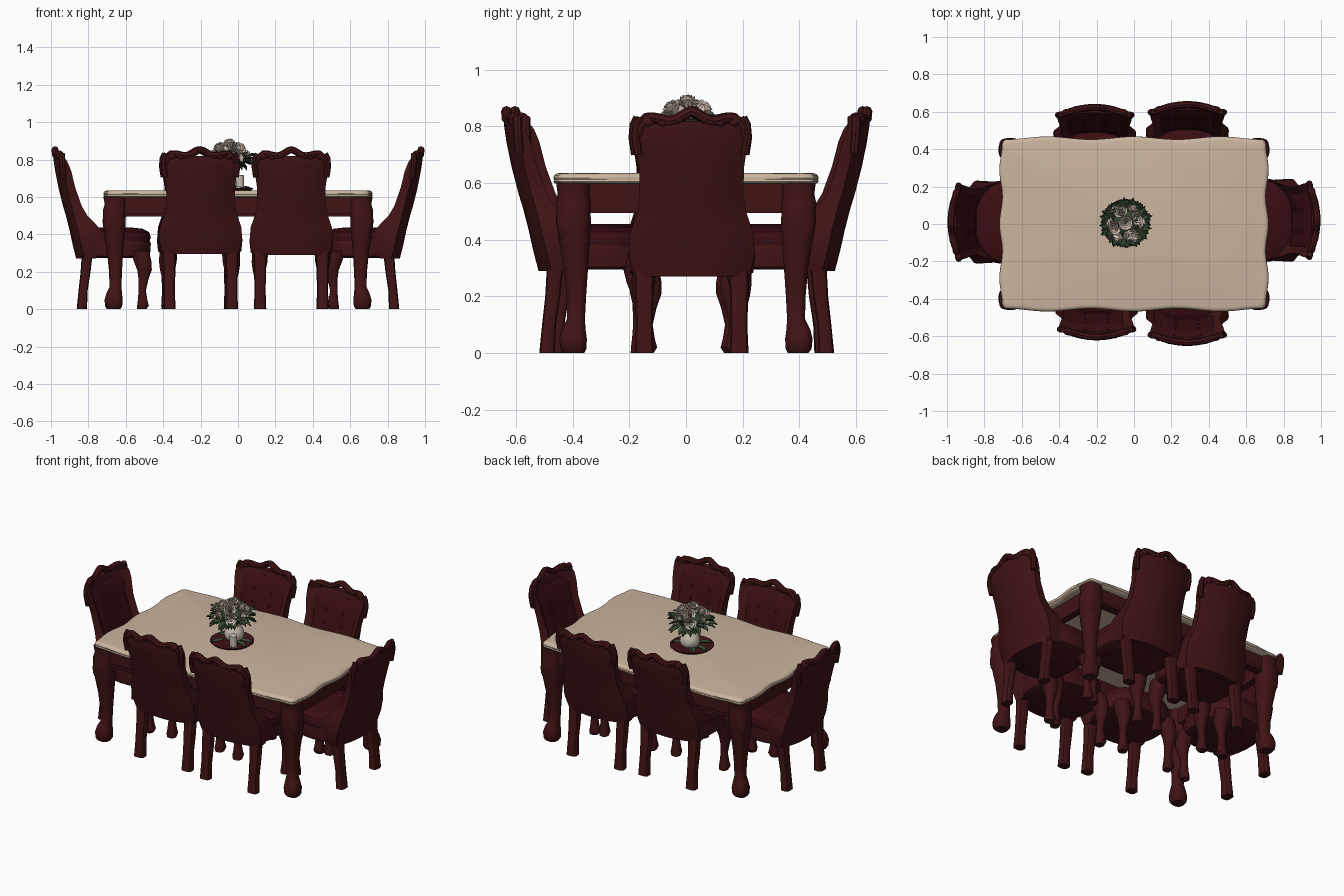
import bpy, bmesh, math, random
from mathutils import Vector, Matrix

if "Cube" in bpy.data.objects:
    bpy.data.objects.remove(bpy.data.objects["Cube"])

random.seed(4)
PI = math.pi


def material(name, rgb):
    m = bpy.data.materials.new(name)
    m.diffuse_color = (*rgb, 1)
    m.use_nodes = True
    m.node_tree.nodes["Principled BSDF"].inputs["Base Color"].default_value = m.diffuse_color
    return m


WOOD = material("dark red wood", (0.052, 0.0065, 0.0075))
FABRIC = material("dark red fabric", (0.042, 0.004, 0.006))
TOP = material("beige stone", (0.60, 0.465, 0.35))
ROSE = material("pale rose", (0.68, 0.55, 0.46))
LEAF = material("leaf green", (0.035, 0.065, 0.03))
CREAM = material("cream ceramic", (0.58, 0.52, 0.43))


def finish(name, bm, mat, angle=40):
    bmesh.ops.recalc_face_normals(bm, faces=bm.faces)
    me = bpy.data.meshes.new(name)
    bm.to_mesh(me)
    bm.free()
    me.materials.append(mat)
    for p in me.polygons:
        p.use_smooth = True
    me.set_sharp_from_angle(angle=math.radians(angle))
    ob = bpy.data.objects.new(name, me)
    bpy.context.collection.objects.link(ob)
    return ob


def loft(name, rings, mat, angle=40):
    """Skin a list of equal closed rings and cap both ends."""
    bm = bmesh.new()
    rows = [[bm.verts.new(p) for p in r] for r in rings]
    n = len(rows[0])
    for a, b in zip(rows, rows[1:]):
        for i in range(n):
            bm.faces.new((a[i], a[(i + 1) % n], b[(i + 1) % n], b[i]))
    bm.faces.new(rows[0])
    bm.faces.new(rows[-1])
    return finish(name, bm, mat, angle)


def oval(cx, cy, hx, hy, z, n=16, e=1.0):
    """Superellipse ring; e below 1 makes it squarer."""
    f = lambda v: math.copysign(abs(v) ** e, v)
    return [(cx + hx * f(math.cos(2 * PI * (i + .5) / n)),
             cy + hy * f(math.sin(2 * PI * (i + .5) / n)), z) for i in range(n)]


def tube(name, path, r, mat, n=8):
    """Round rail whose path bends in the xz plane."""
    rings = []
    for i, p in enumerate(path):
        t = Vector(path[min(i + 1, len(path) - 1)]) - Vector(path[max(i - 1, 0)])
        nrm = Vector((-t.z, 0, t.x)).normalized()
        rings.append([Vector(p) + r * (math.cos(2 * PI * k / n) * nrm +
                      math.sin(2 * PI * k / n) * Vector((0, 1, 0))) for k in range(n)])
    return loft(name, rings, mat)


def ball(name, c, s, mat):
    bm = bmesh.new()
    bmesh.ops.create_uvsphere(bm, u_segments=10, v_segments=6, radius=1,
                              matrix=Matrix.Translation(c) @ Matrix.Diagonal((*s, 1)))
    return finish(name, bm, mat)


# back shell rows: z, outer y, half width, inner y, side front y
BACK = [(.27, .135, .205, .18, .24), (.35, .115, .222, .17, .27), (.42, .10, .218, .155, .27),
        (.46, .09, .205, .145, .235), (.50, .08, .192, .13, .195), (.55, .065, .183, .115, .165),
        (.65, .04, .184, .085, .13), (.74, .022, .197, .066, .108), (.785, .013, .203, .055, .09),
        (.80, .014, .198, .05, .08)]
US = [-1 + i / 8 for i in range(17)]


def chair(ox, oy, turn, lift):
    parts = []
    # wrap-around back with arms sweeping into the seat
    rings = []
    for z, yo, w, yi, yf in BACK:
        rz = lambda u: z + (.018 * math.cos(PI * u / 2) if z > .77 else 0)
        outer = [(w * u, yo + .045 * u * u, rz(u)) for u in US]
        inner = [(w * u * .97, yi + (yf - yi) * abs(u) ** 3, rz(u)) for u in reversed(US)]
        rings.append(outer + inner)
    parts.append(loft("chair_back", rings, WOOD, 50))
    # padded panel on the inside of the back
    pad = []
    for k, (z, yo, w, yi, yf) in enumerate(BACK[3:9]):
        d, s = (.004, .70) if k in (0, 5) else (.022, .78)
        front = [(w * s * u, yi + (yf - yi) * abs(u * s) ** 3 + d * (1 - u ** 6), z) for u in US]
        rear = [(w * s * u, yi - .01 + (yf - yi) * abs(u * s) ** 3, z) for u in reversed(US)]
        pad.append(front + rear)
    parts.append(loft("back_pad", pad, FABRIC, 50))
    for z, y in ((.54, .139), (.62, .116), (.70, .096)):
        for x in (-.06, .06):
            parts.append(ball("button", (x, y, z), (.009, .007, .009), FABRIC))
    # carved crest: wavy rail, centre arch and small scrolls
    path = []
    for i in range(37):
        u = -1 + i / 18
        z = .822 + .024 * math.exp(-(u / .3) ** 2) + .008 * math.cos(2.4 * PI * (abs(u) - .75))
        z -= .05 * max(0, abs(u) - .8) / .2
        path.append((.19 * u, .022 + .045 * u * u, z))
    parts.append(tube("crest_rail", path, .019, WOOD))
    for s in (-1, 1):
        for x, z, r in ((.045, .826, .016), (.10, .812, .016), (.15, .818, .022)):
            parts.append(ball("crest_scroll", (s * x, .022 + 1.2 * x * x, z), (r * 1.2, .02, r), WOOD))
        post = [(s * .188, .068, .70), (s * .197, .062, .76), (s * .193, .06, .805), (s * .18, .06, .83)]
        parts.append(tube("back_post", post, .016, WOOD))
    # seat frame and cushion
    seat = [(.275, .205, .17), (.285, .218, .19), (.35, .225, .195), (.365, .222, .19)]
    parts.append(loft("seat_frame", [oval(0, .34, a, b, z, 32, .72) for z, a, b in seat], WOOD))
    cush = [(.355, .215, .185), (.385, .222, .195), (.412, .212, .185), (.43, .17, .15), (.438, .09, .08)]
    parts.append(loft("seat_cushion", [oval(0, .34, a, b, z, 32, .75) for z, a, b in cush], FABRIC))
    # splayed rear legs and cabriole front legs
    rear = [(0, .165, .034, .028), (.10, .172, .030, .025), (.20, .185, .033, .027), (.31, .195, .036, .03)]
    front = [(0, .485, .026, .026), (.02, .492, .032, .032), (.05, .49, .026, .026), (.10, .488, .02, .02),
             (.16, .495, .025, .027), (.21, .500, .036, .040), (.25, .492, .043, .048), (.31, .475, .045, .05)]
    for s in (-1, 1):
        parts.append(loft("rear_leg", [oval(s * .167, y, a, b, z, 12, .6) for z, y, a, b in rear], WOOD))
        parts.append(loft("front_leg", [oval(s * (.172 - .25 * (.5 - y)), y, a, b, z, 12, .8)
                                        for z, y, a, b in front], WOOD))
    for ob in parts:
        for v in ob.data.vertices:
            if v.co.z > .26:
                v.co.z += lift * max(0, .865 - v.co.z) / .6
        ob.matrix_world = Matrix.Translation((ox, oy, 0)) @ Matrix.Rotation(math.radians(turn), 4, 'Z')


for spec in ((-1, .01, -90, 0), (1, .02, 90, 0), (-.20, -.625, 0, .025), (.285, -.655, 0, .02),
             (-.21, .645, 180, .025), (.285, .66, 180, .02)):
    chair(*spec)


# table top with a serpentine edge
def outline(d, z):
    quarter_sides = []
    n = 30
    for k in range(4):
        half, off = ((.69, .46), (.435, .712))[k % 2]
        side = []
        for i in range(n + 1):
            s = -1 + 2 * i / n
            p = Vector((s * (half - d), -(off + .008 * math.cos(3 * PI * s) - d), z))
            side.append(Matrix.Rotation(k * PI / 2, 3, 'Z') @ p)
        quarter_sides += side
    return quarter_sides


loft("table_top", [outline(d, z) for d, z in ((.025, .596), (.006, .599), (0, .606), (.003, .612),
                                             (0, .618), (.004, .628), (.012, .633), (.022, .635))], TOP, 50)

# apron rails
for s in (-1, 1):
    loft("long_apron", [oval(0, s * .405, .62 * 1.414, .022 * 1.414, z, 4) for z in (.495, .60)], WOOD)
    loft("short_apron", [oval(s * .645, 0, .022 * 1.414, .38 * 1.414, z, 4) for z in (.495, .60)], WOOD)
    loft("apron_bead", [oval(0, s * .41, .60 * 1.414, .026 * 1.414, z, 4) for z in (.495, .512)], WOOD)

# cabriole table legs with ball feet
LEG = [(0, .665, .395, .036), (.015, .665, .397, .046), (.05, .665, .398, .049), (.085, .662, .396, .042),
       (.12, .655, .388, .032), (.20, .655, .387, .035), (.30, .657, .388, .043), (.38, .660, .392, .053),
       (.46, .662, .397, .062), (.53, .661, .398, .062), (.56, .657, .397, .056), (.60, .660, .398, .06)]
for sx in (-1, 1):
    for sy in (-1, 1):
        loft("table_leg", [oval(sx * x, sy * y, r, r, z, 20, .75) for z, x, y, r in LEG], WOOD)
        ball("knee_carving", (sx * .69, sy * .425, .46), (.032, .032, .07), WOOD)

# tray, vase and candle
CX, CY = -.045, .005
loft("tray", [oval(CX, CY, r, r, z, 40) for z, r in ((.634, .115), (.645, .128), (.647, .128), (.642, .115))], WOOD)
loft("vase", [oval(CX, CY + .02, r, r, z, 24) for z, r in
              ((.642, .035), (.655, .052), (.68, .060), (.71, .052), (.735, .034), (.76, .04), (.775, .048))], CREAM)
loft("candle", [oval(.01, -.06, r, r, z, 20) for z, r in ((.642, .022), (.715, .022), (.718, .018))], CREAM)


def patch(bm, frame, point, nu=4, nv=4):
    """Add a small open grid given by point(u, v)."""
    g = [[bm.verts.new(frame @ Vector(point(-1 + 2 * i / nu, j / nv))) for i in range(nu + 1)]
         for j in range(nv + 1)]
    for j in range(nv):
        for i in range(nu):
            bm.faces.new((g[j][i], g[j][i + 1], g[j + 1][i + 1], g[j + 1][i]))


def rose(c, direction, r):
    bm = bmesh.new()
    base = Matrix.Translation(c) @ direction.to_track_quat('Z', 'Y').to_matrix().to_4x4()
    for layer, (count, rad, top) in enumerate(((6, 1.0, .45), (5, .72, .75), (4, .45, .9), (3, .2, .95))):
        for k in range(count):
            turn = Matrix.Rotation(2 * PI * k / count + layer * .6, 4, 'Z')

            def petal(u, v, rad=rad, top=top, count=count):
                a = u * 1.25 * PI / count
                w = rad * r * (.25 + .75 * math.sin(v * PI / 2) + .12 * v ** 4)
                return (w * math.cos(a), w * math.sin(a), r * (-.5 + (top + .5) * v - .25 * v * u * u))
            patch(bm, base @ turn, petal)
    return finish("rose", bm, ROSE)


def leaves(name, specs):
    bm = bmesh.new()
    for c, d, ln in specs:
        f = Matrix.Translation(c) @ d.to_track_quat('Y', 'Z').to_matrix().to_4x4()
        patch(bm, f, lambda u, v: (u * ln * .27 * math.sin(PI * min(1, v * .93 + .07)), ln * v,
                                   ln * (.12 * abs(u) - .25 * v * v)), 2, 4)
    return finish(name, bm, LEAF, 20)


# bouquet: dome of roses over a collar of leaves
HEART = Vector((CX, CY, .775))
ball("bouquet_core", HEART + Vector((0, 0, .02)), (.075, .075, .05), LEAF)
for i in range(11):
    t = 0 if i == 0 else (.72 if i < 5 else 1.25)
    a = i * PI / 2 + .4 if i < 5 else i * PI / 3
    d = Vector((math.sin(t) * math.cos(a), math.sin(t) * math.sin(a), math.cos(t)))
    rose(HEART + Vector((d.x * .085, d.y * .085, .015 + d.z * .09)), d, .034)
specs = []
for i in range(54):
    a = i * 2.39996
    h = random.uniform(-.25, .75)
    d = Vector((math.cos(a), math.sin(a), h))
    specs.append((HEART + Vector((d.x * .06, d.y * .06, .01 + .03 * h)), d, random.uniform(.07, .088)))
leaves("bouquet_leaves", specs)
leaves("tray_leaves", [(Vector((CX + .05 * math.cos(a), CY + .05 * math.sin(a), .65)),
                        Vector((math.cos(a), math.sin(a), .1)), .075) for a in (-.9, -.3, .3, 2.2, 2.9, 4.0)])
